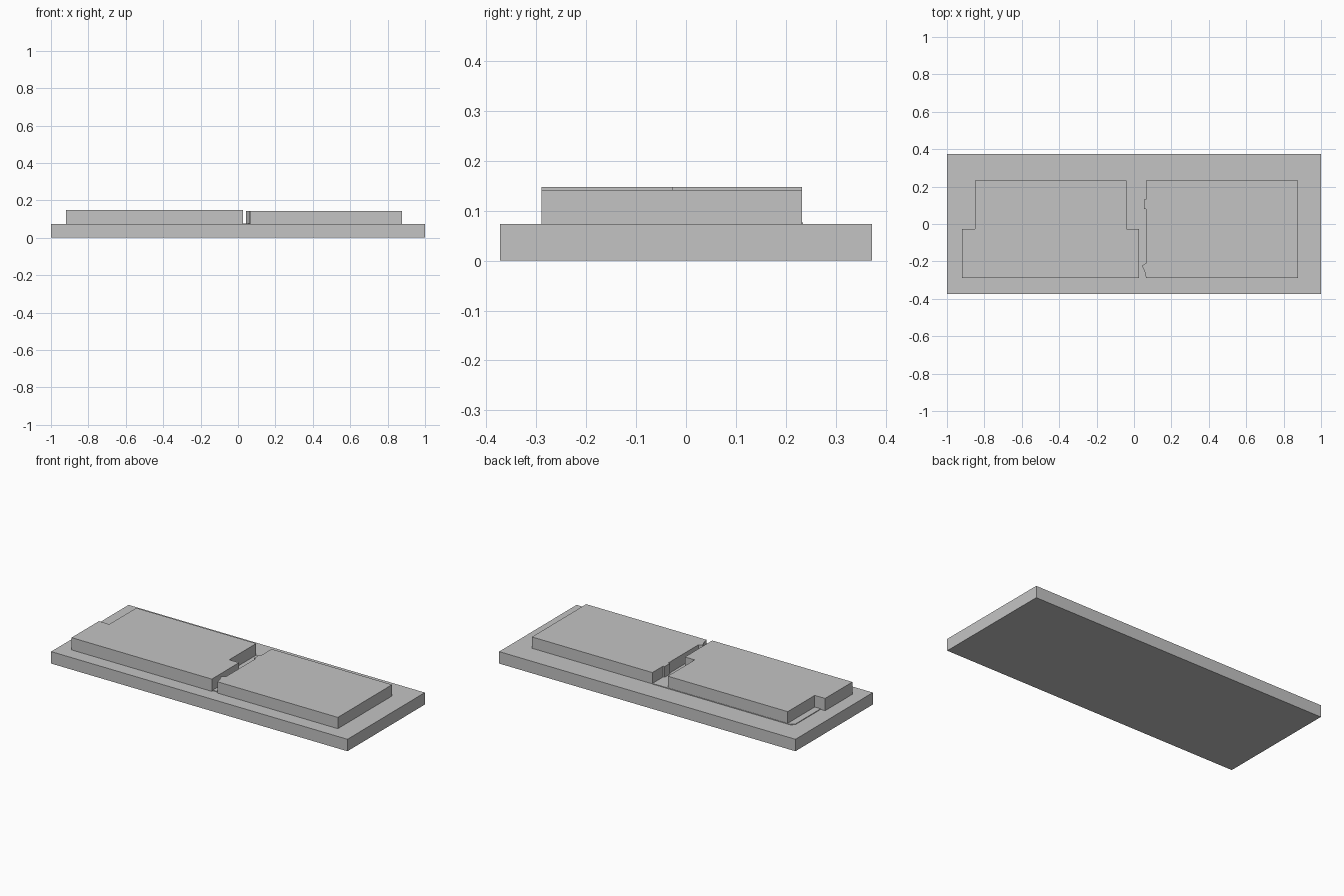
import bpy
import bmesh

if "Cube" in bpy.data.objects:
    bpy.data.objects.remove(bpy.data.objects["Cube"])

grey = bpy.data.materials.new("plain grey")
grey.diffuse_color = (0.55, 0.55, 0.55, 1)
grey.use_nodes = True
grey.node_tree.nodes["Principled BSDF"].inputs["Base Color"].default_value = grey.diffuse_color


def slab(name, outline, z0, z1):
    """Extrude a counter-clockwise outline from z0 to z1."""
    bm = bmesh.new()
    face = bm.faces.new([bm.verts.new((x, y, z0)) for x, y in outline])
    ext = bmesh.ops.extrude_face_region(bm, geom=[face])
    top = [v for v in ext["geom"] if isinstance(v, bmesh.types.BMVert)]
    bmesh.ops.translate(bm, verts=top, vec=(0, 0, z1 - z0))
    bmesh.ops.recalc_face_normals(bm, faces=bm.faces[:])
    mesh = bpy.data.meshes.new(name)
    bm.to_mesh(mesh)
    bm.free()
    mesh.materials.append(grey)
    obj = bpy.data.objects.new(name, mesh)
    bpy.context.collection.objects.link(obj)
    return obj


BASE = 0.073

# Ground slab
slab("base_slab", [(-1, -0.373), (1, -0.373), (1, 0.373), (-1, 0.373)], 0, BASE)

# Thin raised pad under and beside the left block
slab("thin_pad", [(-0.89, -0.28), (0.062, -0.28), (0.062, 0.235),
                  (-0.87, 0.235), (-0.89, 0.215)], BASE, BASE + 0.004)

# Left block, its front half stepped out at one end and shifted at the other
slab("left_block", [(-0.92, -0.29), (0.026, -0.29), (0.026, -0.027),
                    (-0.04, -0.027), (-0.04, 0.233), (-0.85, 0.233),
                    (-0.85, -0.027), (-0.92, -0.027)], BASE, 0.148)

# Right block with a square bump and a pointed bump on the gap side
slab("right_block", [(0.064, -0.29), (0.877, -0.29), (0.877, 0.233),
                     (0.064, 0.233), (0.064, 0.13), (0.053, 0.13),
                     (0.053, 0.08), (0.064, 0.08), (0.064, -0.21),
                     (0.042, -0.222), (0.06, -0.262)], BASE, 0.142)
